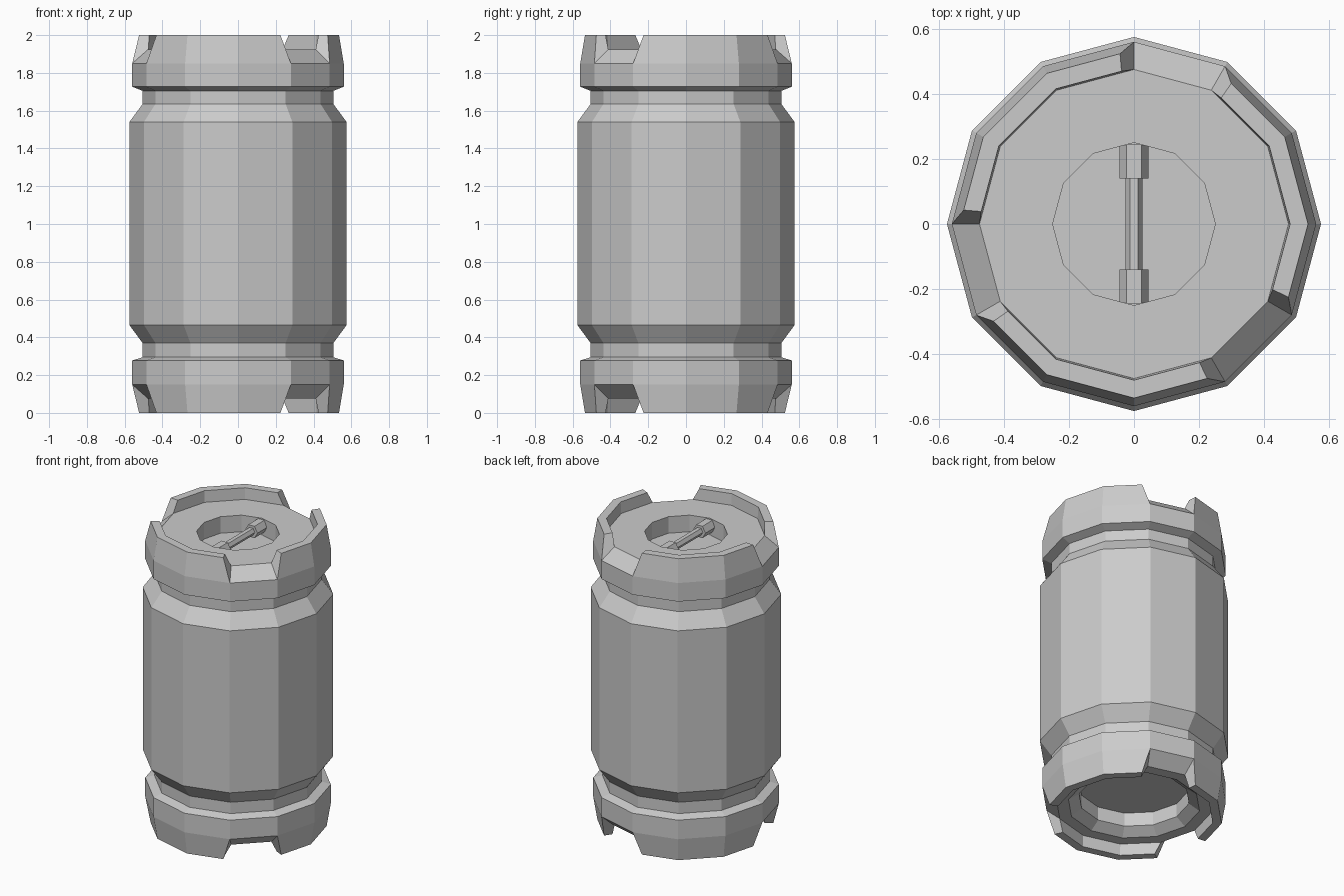
import bpy, bmesh, math
from mathutils import Vector

if "Cube" in bpy.data.objects:
    bpy.data.objects.remove(bpy.data.objects["Cube"])

SIDES = 12


def ring_point(r, z, k):
    a = math.radians(360 / SIDES * k)
    return Vector((r * math.cos(a), r * math.sin(a), z))


def finish(bm, name):
    bmesh.ops.remove_doubles(bm, verts=bm.verts, dist=1e-4)
    bmesh.ops.recalc_face_normals(bm, faces=bm.faces)
    mesh = bpy.data.meshes.new(name)
    bm.to_mesh(mesh)
    bm.free()
    obj = bpy.data.objects.new(name, mesh)
    bpy.context.collection.objects.link(obj)
    return obj


def face(bm, pts):
    bm.faces.new([bm.verts.new(p) for p in pts])


def lathe(bm, profile):
    for (r0, z0), (r1, z1) in zip(profile, profile[1:]):
        for k in range(SIDES):
            face(bm, [ring_point(r0, z0, k), ring_point(r0, z0, k + 1),
                      ring_point(r1, z1, k + 1), ring_point(r1, z1, k)])


def disc(bm, r, z):
    face(bm, [ring_point(r, z, k) for k in range(SIDES)])


def is_notch(k):
    return k % 4 == 2


def crown(bm, outer, inner, top_z):
    """Rim with three notches; the rim ends lean back from each notch."""
    def tip(r, k):
        p = ring_point(r, top_z, k)
        if is_notch(k - 1):
            return p.lerp(ring_point(r, top_z, k + 1), 0.16)
        if is_notch(k):
            return p.lerp(ring_point(r, top_z, k - 1), 0.16)
        return p

    for k in range(SIDES):
        o0, o1 = ring_point(*outer, k), ring_point(*outer, k + 1)
        i0, i1 = ring_point(*inner, k), ring_point(*inner, k + 1)
        if is_notch(k):
            face(bm, [o0, o1, i1, i0])
            face(bm, [o0, i0, tip(0.48, k), tip(0.535, k)])
            face(bm, [o1, i1, tip(0.48, k + 1), tip(0.535, k + 1)])
        else:
            to0, to1 = tip(0.535, k), tip(0.535, k + 1)
            ti0, ti1 = tip(0.48, k), tip(0.48, k + 1)
            face(bm, [o0, o1, to1, to0])
            face(bm, [to0, to1, ti1, ti0])
            face(bm, [ti0, ti1, i1, i0])


# Canister shell: outer wall, notched crowns, recesses
bm = bmesh.new()
lathe(bm, [(0.56, 0.15), (0.56, 0.277), (0.505, 0.295), (0.505, 0.37),
           (0.575, 0.465), (0.575, 1.54), (0.505, 1.635), (0.505, 1.705),
           (0.56, 1.727), (0.56, 1.85)])
crown(bm, (0.56, 1.85), (0.475, 1.925), 2.0)
crown(bm, (0.56, 0.15), (0.475, 0.075), 0.0)
# top deck with round handle recess
lathe(bm, [(0.475, 1.925), (0.25, 1.925), (0.25, 1.815)])
disc(bm, 0.25, 1.815)
# underside with stepped recess
lathe(bm, [(0.475, 0.075), (0.40, 0.075), (0.335, 0.12), (0.335, 0.21)])
disc(bm, 0.335, 0.21)
finish(bm, "canister_shell")


# Handle: hexagonal bar between two thicker hexagonal ends
def hex_prism(name, r, y0, y1, z):
    bm = bmesh.new()
    loops = [[Vector((r * math.cos(math.radians(60 * k)), y,
                      z + r * math.sin(math.radians(60 * k))))
              for k in range(6)] for y in (y0, y1)]
    for loop in loops:
        face(bm, loop)
    for k in range(6):
        n = (k + 1) % 6
        face(bm, [loops[0][k], loops[0][n], loops[1][n], loops[1][k]])
    return finish(bm, name)


HANDLE_Z = 1.88
hex_prism("handle_bar", 0.026, -0.14, 0.14, HANDLE_Z)
hex_prism("handle_end_back", 0.045, 0.14, 0.245, HANDLE_Z)
hex_prism("handle_end_front", 0.045, -0.245, -0.14, HANDLE_Z)
